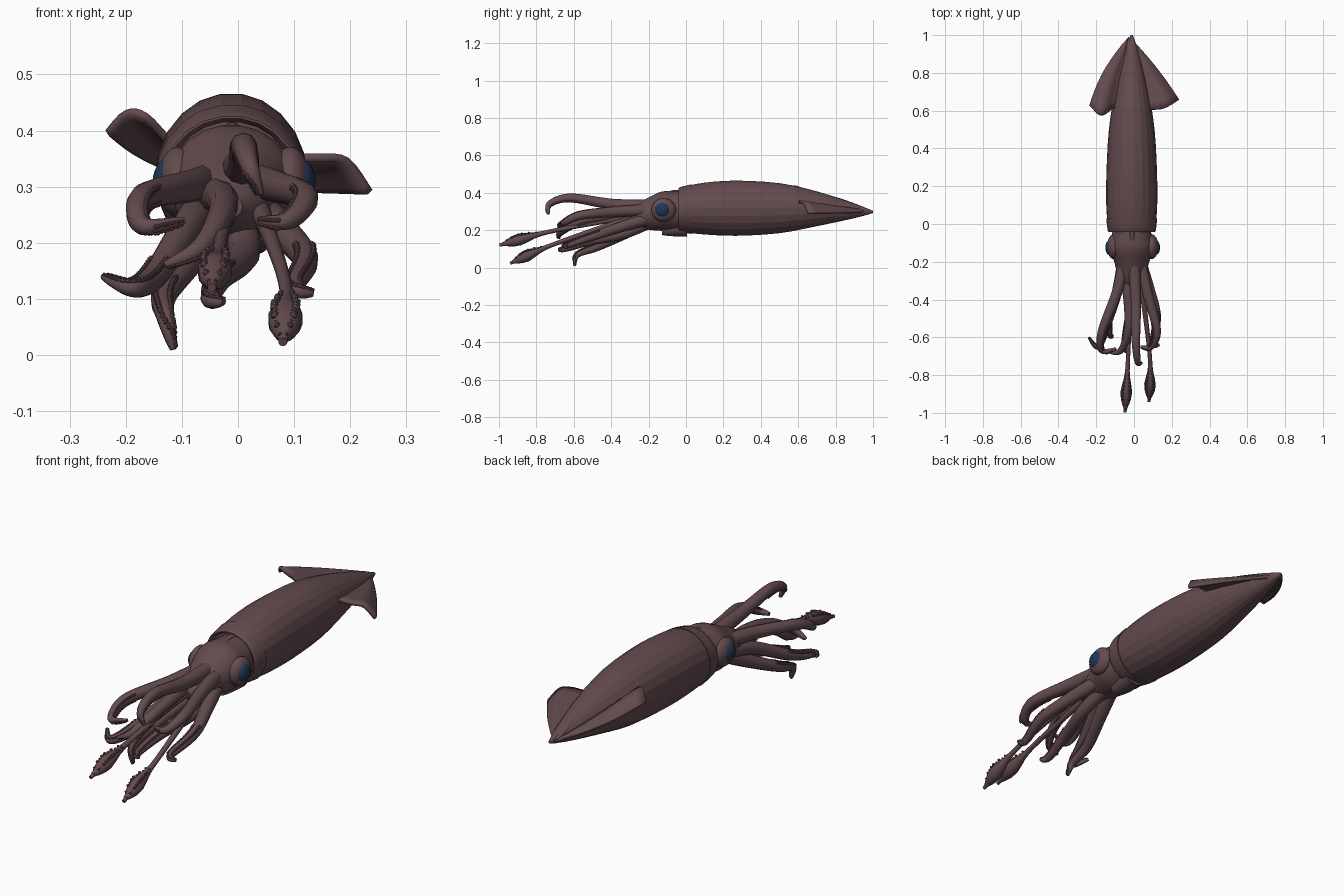
import bpy, bmesh, math
from mathutils import Vector, Matrix

if "Cube" in bpy.data.objects:
    bpy.data.objects.remove(bpy.data.objects["Cube"])

CENTRE_X = -0.012
DOWN, UP = Vector((0, 0, -1)), Vector((0, 0, 1))
LEFT, RIGHT = Vector((1, 0, 0)), Vector((-1, 0, 0))


def material(name, rgb):
    mat = bpy.data.materials.new(name)
    mat.use_nodes = True
    mat.diffuse_color = (*rgb, 1)
    shader = mat.node_tree.nodes["Principled BSDF"]
    shader.inputs["Base Color"].default_value = (*rgb, 1)
    return mat


skin = material("mauve brown skin", (0.125, 0.07, 0.077))
blue = material("dark blue eye", (0.014, 0.037, 0.09))


def shade(ob, angle):
    bpy.ops.object.select_all(action="DESELECT")
    ob.select_set(True)
    bpy.context.view_layer.objects.active = ob
    bpy.ops.object.shade_smooth_by_angle(angle=math.radians(angle))


def finish(bm, name, mat=skin, smooth=40):
    bmesh.ops.recalc_face_normals(bm, faces=bm.faces)
    mesh = bpy.data.meshes.new(name)
    bm.to_mesh(mesh)
    bm.free()
    ob = bpy.data.objects.new(name, mesh)
    bpy.context.collection.objects.link(ob)
    mesh.materials.append(mat)
    shade(ob, smooth)
    return ob


def spline(points, steps):
    """Smooth path through the given points."""
    points = [Vector(p) for p in points]
    padded = [points[0]] + points + [points[-1]]
    path = []
    for a, b, c, d in zip(padded, padded[1:], padded[2:], padded[3:]):
        for k in range(steps):
            t = k / steps
            path.append((b * 2 + (c - a) * t + (a * 2 - b * 5 + c * 4 - d) * t ** 2
                         + (b * 3 - a - c * 3 + d) * t ** 3) / 2)
    return path + [points[-1]]


def skin_rings(bm, rings):
    """Bridge rings of vertices into a closed tube."""
    for a, b in zip(rings, rings[1:]):
        for i in range(len(a)):
            j = (i + 1) % len(a)
            bm.faces.new((a[i], a[j], b[j], b[i]))
    bm.faces.new(rings[0])
    bm.faces.new(rings[-1])


def body(name, sections, smooth, steps, sides=22):
    """Elliptical body along y from (y, half width, half height, centre height)."""
    bm = bmesh.new()
    rings = []
    for y, wide, tall, z in (p for p in spline([Vector(s) for s in sections], steps)):
        turns = [math.tau * i / sides for i in range(sides)]
        rings.append([bm.verts.new((CENTRE_X + wide * math.cos(a), y, z + tall * math.sin(a)))
                      for a in turns])
    skin_rings(bm, rings)
    finish(bm, name, skin, smooth)


def ellipsoid(name, loc, scale, mat):
    bm = bmesh.new()
    place = Matrix.LocRotScale(Vector(loc), None, Vector(scale))
    spin = Matrix.Rotation(math.pi / 2, 4, "Y")
    bmesh.ops.create_uvsphere(bm, u_segments=18, v_segments=12, radius=1, matrix=place @ spin)
    finish(bm, name, mat)


def limb(name, points, radius, inner=None, sucker_start=0.45, sides=10):
    """Tube along points in hundredths (x, forward, z); suckers on the inner side."""
    path = spline([Vector((x, -reach, z)) / 100 for x, reach, z in points], 8)
    last = len(path) - 1
    bm = bmesh.new()
    rings, suckers = [], []
    normal = Vector(UP)
    for i, p in enumerate(path):
        tangent = (path[min(i + 1, last)] - path[max(i - 1, 0)]).normalized()
        normal = (normal - tangent * normal.dot(tangent)).normalized()
        across = tangent.cross(normal)
        r = radius(i / last)
        turns = [math.tau * k / sides for k in range(sides)]
        rings.append([bm.verts.new(p + (normal * math.cos(a) + across * math.sin(a)) * r)
                      for a in turns])
        if inner and sucker_start < i / last < 1:
            face = (inner - tangent * inner.dot(tangent)).normalized()
            row = tangent.cross(face) * 0.6
            for side in (row, -row):
                for centre in (p, p.lerp(path[i - 1], 0.5)):
                    suckers.append((centre + (face * 0.75 + side) * r, r * 0.22 + 0.002))
    skin_rings(bm, rings)
    finish(bm, name)
    if suckers:
        bm = bmesh.new()
        for spot, size in suckers:
            bmesh.ops.create_icosphere(bm, subdivisions=1, radius=size,
                                       matrix=Matrix.Translation(spot))
        finish(bm, name + "_suckers")


def fin(name, rim, bulge):
    """Sheet fanning from the tail tip to an arched rear edge (in hundredths)."""
    bm = bmesh.new()
    apex = Vector((-0.028, 0.99, 0.298))
    edge = [p / 100 for p in spline(rim, 4)]
    tip = bm.verts.new(apex)
    steps = 9
    rows = []
    for k in range(1, steps + 1):
        t = k / steps
        swell = bulge * math.sin(math.pi * t) / len(edge)
        rows.append([bm.verts.new(apex.lerp(p, t) + LEFT * swell * i)
                     for i, p in enumerate(edge)])
    for i in range(len(edge) - 1):
        bm.faces.new((tip, rows[0][i], rows[0][i + 1]))
        for a, b in zip(rows, rows[1:]):
            bm.faces.new((a[i], b[i], b[i + 1], a[i + 1]))
    thick = finish(bm, name).modifiers.new("thickness", "SOLIDIFY")
    thick.thickness = 0.014
    thick.offset = 0


# Mantle tapering to the tail, with a rolled collar at its mouth
body("mantle", [
    (-0.02, 0.126, 0.122, 0.311), (0.1, 0.135, 0.14, 0.316), (0.27, 0.134, 0.149, 0.318),
    (0.5, 0.121, 0.135, 0.318), (0.7, 0.089, 0.094, 0.315), (0.9, 0.04, 0.04, 0.304),
    (1, 0.006, 0.006, 0.298)], 12, 3)
body("collar", [
    (0.03, 0.1, 0.1, 0.31), (-0.034, 0.114, 0.109, 0.31), (-0.034, 0.127, 0.121, 0.31),
    (0.03, 0.135, 0.134, 0.313)], 40, 3)

# Tail fins and the low ridge between them
fin("left_fin", [(3, 60, 36), (10, 60.5, 35.2), (15, 61, 35.2),
                 (19.5, 63, 34.5), (23.5, 65.5, 29)], 0.015)
fin("right_fin", [(-6, 62, 35), (-11.5, 61, 37.5), (-16.5, 57.5, 42.5),
                  (-20, 59, 43), (-23.3, 62.5, 39.5)], -0.03)
limb("tail_ridge", [(-1.5, -58, 42), (-2, -80, 35.5), (-2.7, -98, 30)],
     lambda t: 0.009 + 0.013 * math.sin(math.pi * t))

# Head narrowing into the crown of arms
body("head", [
    (0.02, 0.095, 0.1, 0.305), (-0.06, 0.105, 0.105, 0.303), (-0.13, 0.115, 0.106, 0.302),
    (-0.21, 0.09, 0.084, 0.287), (-0.3, 0.067, 0.056, 0.272), (-0.36, 0.02, 0.02, 0.265)], 40, 4)

# Eyes in raised sockets
for side, s in (("left", 1), ("right", -1)):
    x = s * 0.1 - 0.007
    ellipsoid(side + "_eye_socket", (x, -0.12, 0.308), (0.036, 0.066, 0.064), skin)
    ellipsoid(side + "_eye", (x + s * 0.018, -0.125, 0.309), (0.027, 0.042, 0.041), blue)

# Funnel under the head and fold along the nape
limb("funnel", [(0, 0, 21.5), (0, 7, 20.5), (0, 13, 20)], lambda t: 0.05 - 0.025 * t)
limb("nape_fold", [(-1, 0, 40), (-1, 8, 40), (-1, 17, 36.5)], lambda t: 0.014 - 0.008 * t * t)


# Eight arms, rooted around the crown at a clock angle
def arm(name, degrees, points, inner):
    a = math.radians(degrees)
    root = (-1 + 5 * math.cos(a), 20, 28.5 + 4.5 * math.sin(a))
    limb(name, [root] + points, lambda t: 0.034 - 0.02 * t - 0.008 * t ** 4, inner)


arm("top_arm", 80, [(1, 40, 34), (1, 62, 37.3), (2, 73, 34), (4, 73.5, 28.6)], DOWN)
arm("upper_right_arm", 150, [(-9, 36, 30), (-17, 57, 28), (-17, 67, 23), (-9.5, 66, 24)], LEFT)
arm("lower_right_arm", 200, [(-9, 36, 23), (-15, 55, 14), (-19, 65, 12), (-24, 60, 14)], UP)
arm("bottom_right_arm", 235, [(-8, 33, 18), (-13, 48, 11), (-13, 58, 7), (-11.5, 59.5, 1)], UP)
arm("bottom_left_arm", 280, [(1, 34, 18), (-3, 52, 14), (-5, 65, 10), (-2.5, 68, 9.5)], UP)
arm("lower_left_arm", 330, [(8, 34, 22), (12, 49, 17), (10, 63, 12), (13.5, 64, 11)], UP)
arm("upper_left_arm", 30, [(7, 36, 30), (12, 56, 28), (9, 65, 24), (3.5, 65, 24)], RIGHT)
arm("middle_arm", 180, [(-3, 39, 28), (-3, 56, 25), (-7, 67, 19), (-13, 68, 16)], DOWN)


# Two long tentacles ending in clubs
def club(t):
    stalk = 0.011 + 0.015 * (1 - t) ** 3
    swelling = 0.021 * math.exp(-((t - 0.84) / 0.08) ** 2)
    return (stalk + swelling) * (1 if t < 0.95 else 0.7)


limb("left_tentacle", [(3, 20, 28), (5, 40, 23), (8.5, 72, 12), (8, 94, 2.3)], club, UP, 0.74)
limb("right_tentacle", [(-1, 20, 28), (-2, 40, 25.5), (-3.3, 74, 19), (-4.7, 99.7, 12)],
     club, UP, 0.74)
